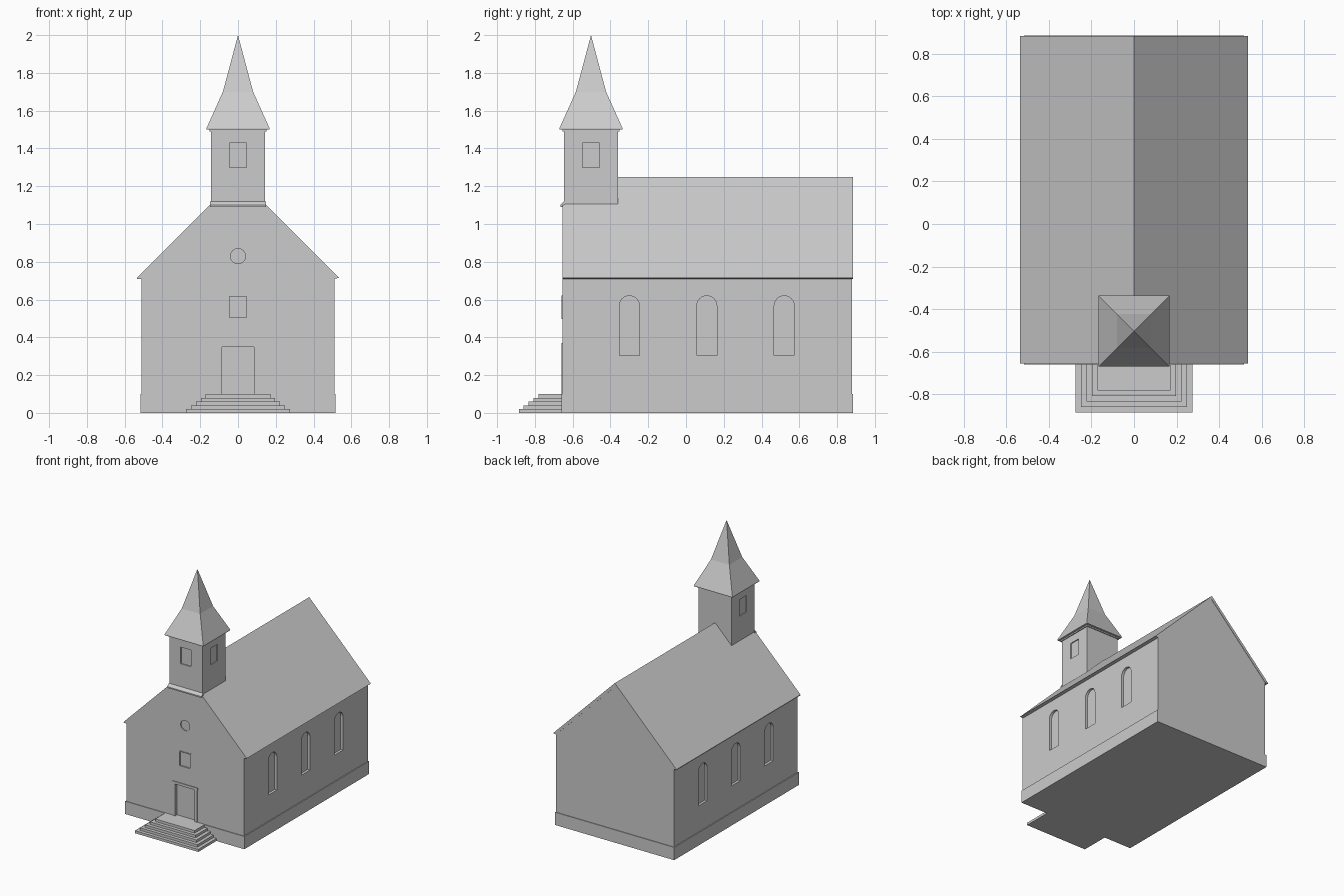
import bpy, bmesh, math
from mathutils import Vector

cube = bpy.data.objects.get("Cube")
if cube:
    bpy.data.objects.remove(cube, do_unlink=True)

stone = bpy.data.materials.new("plain_grey")
stone.use_nodes = True
GREY = (0.6, 0.6, 0.6, 1)
stone.diffuse_color = GREY
stone.node_tree.nodes["Principled BSDF"].inputs["Base Color"].default_value = GREY

FRONT, BACK = -0.655, 0.88
TOWER_Y = -0.503


def finish(name, bm):
    bmesh.ops.recalc_face_normals(bm, faces=bm.faces)
    me = bpy.data.meshes.new(name)
    bm.to_mesh(me)
    bm.free()
    me.materials.append(stone)
    ob = bpy.data.objects.new(name, me)
    bpy.context.collection.objects.link(ob)
    return ob


def prism(name, profile, axis, a, b):
    """Extrude a 2D profile along x (profile is y,z) or y (profile is x,z)."""
    bm = bmesh.new()
    place = (lambda u, v: (a, u, v)) if axis == "x" else (lambda u, v: (u, a, v))
    face = bm.faces.new([bm.verts.new(place(u, v)) for u, v in profile])
    ext = bmesh.ops.extrude_face_region(bm, geom=[face])
    verts = [g for g in ext["geom"] if isinstance(g, bmesh.types.BMVert)]
    move = Vector((b - a, 0, 0)) if axis == "x" else Vector((0, b - a, 0))
    bmesh.ops.translate(bm, verts=verts, vec=move)
    return finish(name, bm)


def rect(u0, u1, v0, v1):
    return [(u0, v0), (u1, v0), (u1, v1), (u0, v1)]


def box(name, x0, x1, y0, y1, z0, z1):
    return prism(name, rect(x0, x1, z0, z1), "y", y0, y1)


def arch(c, half, z0, z1, n=12):
    spring = z1 - half
    top = [(c + half * math.cos(math.pi * i / n), spring + half * math.sin(math.pi * i / n))
           for i in range(n + 1)]
    return [(c - half, z0), (c + half, z0)] + top


def circle(c, z, r, n=24):
    return [(c + r * math.cos(math.tau * i / n), z + r * math.sin(math.tau * i / n))
            for i in range(n)]


def carve(target, cutters):
    for cutter in cutters:
        mod = target.modifiers.new("cut", "BOOLEAN")
        mod.operation, mod.solver, mod.object = "DIFFERENCE", "EXACT", cutter
        bpy.context.view_layer.objects.active = target
        bpy.ops.object.modifier_apply(modifier=mod.name)
    for cutter in cutters:
        bpy.data.objects.remove(cutter, do_unlink=True)


def gable_cutter():
    return box("gable_cutter", -0.4, 0.4, -0.8, -0.645, 1.1, 1.5)


# Nave walls with arched side windows, doorway and front windows
walls = prism("walls", [(-0.51, 0), (0.51, 0), (0.51, 0.71), (0, 1.22), (-0.51, 0.71)],
              "y", FRONT, BACK)
cuts = [gable_cutter()]
for side in (-1, 1):
    for y in (-0.30, 0.11, 0.52):
        cuts.append(prism("window_cutter", arch(y, 0.053, 0.305, 0.62),
                          "x", side * 0.49, side * 0.6))
cuts += [
    prism("door_cutter", rect(-0.085, 0.085, 0.1, 0.35), "y", -0.8, FRONT + 0.02),
    prism("front_window_cutter", rect(-0.045, 0.045, 0.505, 0.615), "y", -0.8, FRONT + 0.008),
    prism("round_window_cutter", circle(0, 0.83, 0.04), "y", -0.8, FRONT + 0.008),
]
carve(walls, cuts)

# Gabled roof with a slim eave
roof = prism("roof", [(0.535, 0.715), (0, 1.25), (-0.535, 0.715), (-0.535, 0.71),
                      (-0.51, 0.71), (0, 1.22), (0.51, 0.71)], "y", FRONT, BACK + 0.003)
carve(roof, [gable_cutter()])

# Plinth around the foot of the walls
box("plinth", -0.517, 0.517, FRONT - 0.005, BACK + 0.005, 0, 0.1)

# Entrance steps, widest at the bottom
for i in range(5):
    half = 0.275 - 0.026 * i
    box(f"step_{i + 1}", -half, half, -0.885 + 0.026 * i, FRONT + 0.01, 0.02 * i, 0.02 * (i + 1))

# Thin door surround and front window frame
for side in (-1, 1):
    x0, x1 = sorted((side * 0.085, side * 0.105))
    box("door_jamb", x0, x1, FRONT - 0.004, FRONT, 0.1, 0.35)
    x0, x1 = sorted((side * 0.045, side * 0.052))
    box("window_jamb", x0, x1, FRONT - 0.003, FRONT, 0.505, 0.615)
box("door_lintel", -0.11, 0.11, FRONT - 0.005, FRONT, 0.35, 0.37)
box("window_sill", -0.052, 0.052, FRONT - 0.003, FRONT, 0.498, 0.505)
box("window_head", -0.052, 0.052, FRONT - 0.003, FRONT, 0.615, 0.622)

# Bell tower with shallow openings on the front and both sides
T = 0.143
tower = box("tower", -T, T, TOWER_Y - T, TOWER_Y + T, 1.0, 1.5)
cuts = [prism("opening_cutter", rect(-0.045, 0.045, 1.3, 1.43), "y", -0.8, TOWER_Y - T + 0.008)]
for side in (-1, 1):
    cuts.append(prism("opening_cutter", rect(TOWER_Y - 0.045, TOWER_Y + 0.045, 1.3, 1.43),
                      "x", side * (T - 0.008), side * 0.3))
carve(tower, cuts)

# Sloped ledge at the foot of the tower front
prism("tower_ledge", [(-0.665, 1.09), (-0.64, 1.09), (-0.64, 1.12), (-0.646, 1.12),
                      (-0.665, 1.1)], "x", -0.148, 0.148)

# Cornice under the spire
C = 0.15
box("tower_cornice", -C, C, TOWER_Y - C, TOWER_Y + C, 1.49, 1.5)

# Four-sided spire with a flared skirt
bm = bmesh.new()
rings = []
for half, z in ((0.167, 1.5), (0.167, 1.507), (0.08, 1.7)):
    rings.append([bm.verts.new((sx * half, TOWER_Y + sy * half, z))
                  for sx, sy in ((-1, -1), (1, -1), (1, 1), (-1, 1))])
apex = bm.verts.new((0, TOWER_Y, 2.0))
bm.faces.new(rings[0])
for i in range(4):
    j = (i + 1) % 4
    for low, high in zip(rings, rings[1:]):
        bm.faces.new((low[i], low[j], high[j], high[i]))
    bm.faces.new((rings[-1][i], rings[-1][j], apex))
finish("spire", bm)
